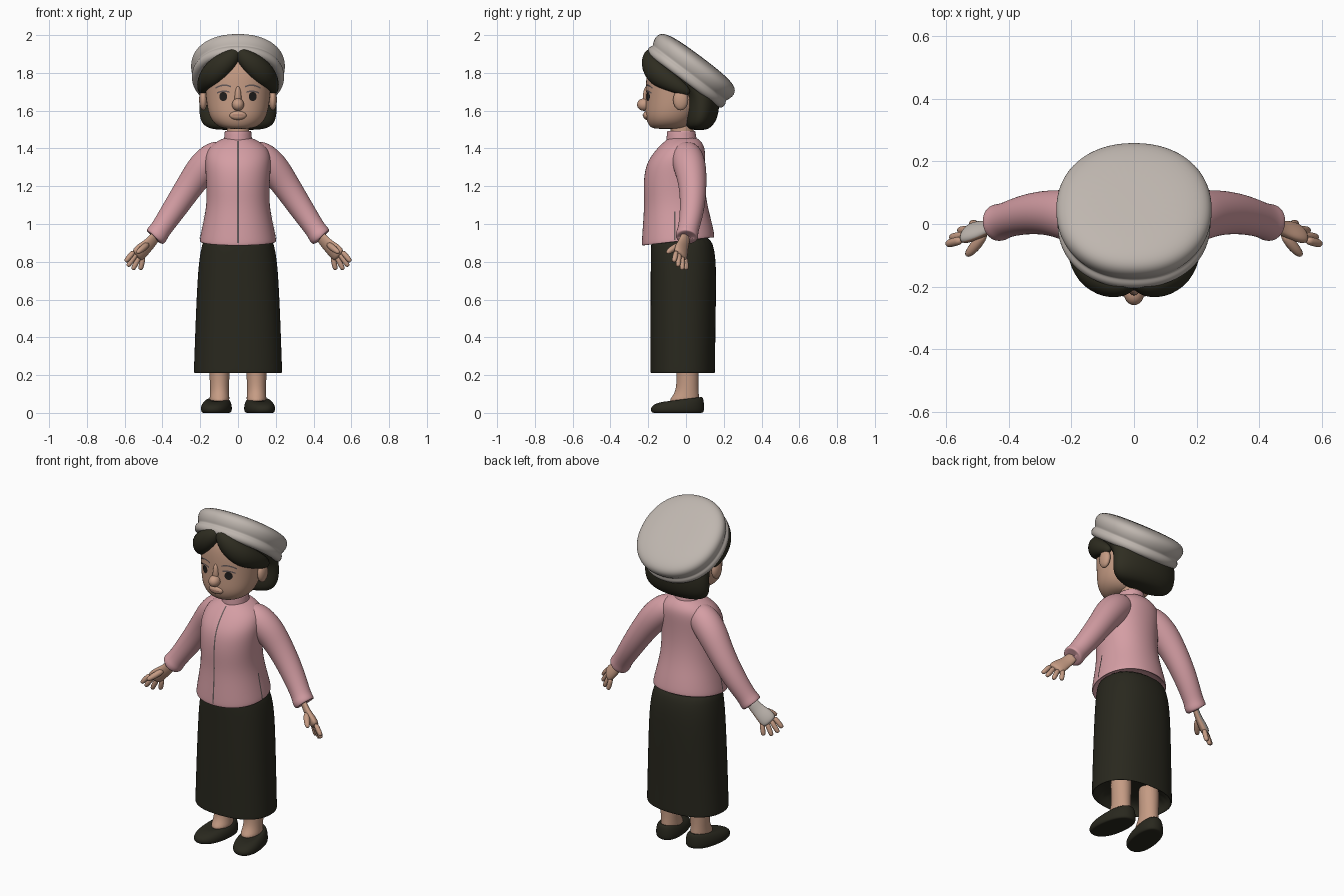
import bpy, bmesh, math
from mathutils import Vector, Matrix
from mathutils.bvhtree import BVHTree


def material(name, rgb):
    m = bpy.data.materials.new(name)
    m.diffuse_color = (*rgb, 1)
    return m


SKIN = material("skin", (0.56, 0.33, 0.23))
PINK = material("pink cloth", (0.66, 0.34, 0.37))
SKIRT = material("dark skirt cloth", (0.022, 0.021, 0.013))
HAIR = material("dark hair", (0.028, 0.026, 0.015))
GREY = material("warm grey felt", (0.52, 0.47, 0.43))
LINE = material("line grey", (0.13, 0.10, 0.10))
BLACK = material("eye black", (0.015, 0.013, 0.012))
LIP = material("lip brown", (0.36, 0.17, 0.13))


def finish(name, bm, mat, levels=2):
    bmesh.ops.recalc_face_normals(bm, faces=bm.faces)
    me = bpy.data.meshes.new(name)
    bm.to_mesh(me)
    bm.free()
    me.materials.append(mat)
    for p in me.polygons:
        p.use_smooth = True
    ob = bpy.data.objects.new(name, me)
    bpy.context.collection.objects.link(ob)
    if levels:
        s = ob.modifiers.new("Subdivision", 'SUBSURF')
        s.levels = s.render_levels = levels
    return ob


def skin_rings(name, rings, mat, levels=2):
    """Bridge closed rings of points and cap both ends."""
    bm = bmesh.new()
    vs = [[bm.verts.new(p) for p in ring] for ring in rings]
    k = len(vs[0])
    for a, b in zip(vs, vs[1:]):
        for i in range(k):
            j = (i + 1) % k
            bm.faces.new((a[i], a[j], b[j], b[i]))
    bm.faces.new(vs[0])
    bm.faces.new(vs[-1])
    return finish(name, bm, mat, levels)


def loft(name, rings, mat, cx=0, n=2.0, shear=0, seg=24, matrix=Matrix()):
    """Rings are (z, half width, front y, back y, optional rise to the back)."""
    out = []
    for z, rx, yf, yb, *tilt in rings:
        ring = []
        for i in range(seg):
            t = 2 * math.pi * i / seg
            c, s = (math.copysign(abs(v) ** (2 / n), v) for v in (math.cos(t), math.sin(t)))
            y = (yf + yb) / 2 + (yb - yf) / 2 * s
            ring.append(matrix @ Vector((cx + rx * c + shear * y, y, z + (tilt[0] * s if tilt else 0))))
        out.append(ring)
    return skin_rings(name, out, mat)


def tube(name, pts, radii, mat, axis=(0, 1, 0), flat=1.0, seg=12, levels=2):
    pts = [Vector(p) for p in pts]
    out = []
    for i, (p, r) in enumerate(zip(pts, radii)):
        t = (pts[min(i + 1, len(pts) - 1)] - pts[max(i - 1, 0)]).normalized()
        a = Vector(axis)
        a = (a - t * a.dot(t)).normalized()
        b = t.cross(a)
        out.append([p + a * r * math.cos(2 * math.pi * k / seg) + b * r * flat * math.sin(2 * math.pi * k / seg)
                    for k in range(seg)])
    return skin_rings(name, out, mat, levels)


def ball(name, centre, radii, mat):
    bm = bmesh.new()
    bmesh.ops.create_uvsphere(bm, u_segments=24, v_segments=14, radius=1,
                              matrix=Matrix.Translation(centre) @ Matrix.Diagonal((*radii, 1)))
    return finish(name, bm, mat, 0)


def strip(name, target, pairs, direction, mat):
    """Thin painted strip projected onto a target surface."""
    bpy.context.view_layer.update()
    tree = BVHTree.FromObject(target, bpy.context.evaluated_depsgraph_get())
    d = Vector(direction)
    bm = bmesh.new()
    rows = []
    for pair in pairs:
        row = []
        for p in pair:
            hit = tree.ray_cast(Vector(p) - d, d)[0]
            row.append(bm.verts.new((hit if hit else Vector(p)) - d * 0.004))
        rows.append(row)
    for a, b in zip(rows, rows[1:]):
        bm.faces.new((a[0], a[1], b[1], b[0]))
    return finish(name, bm, mat, 0)


# Skirt, hollow at the hem
loft("skirt", [(0.30, 0.215, -0.17, 0.135), (0.215, 0.225, -0.18, 0.145), (0.21, 0.232, -0.187, 0.152),
               (0.215, 0.236, -0.19, 0.155), (0.24, 0.235, -0.19, 0.155), (0.5, 0.226, -0.19, 0.158),
               (0.78, 0.213, -0.188, 0.163), (0.88, 0.195, -0.188, 0.15), (0.95, 0.175, -0.18, 0.12)],
     SKIRT, n=2.3)

# Jacket body and collar
jacket = loft("jacket", [(0.94, 0.17, -0.19, 0.12, 0.02), (0.908, 0.195, -0.225, 0.143, 0.022),
                         (0.906, 0.204, -0.235, 0.152, 0.022), (0.925, 0.203, -0.236, 0.152, 0.02),
                         (1.0, 0.187, -0.23, 0.138, 0.01), (1.1, 0.167, -0.222, 0.114), (1.2, 0.168, -0.228, 0.1),
                         (1.3, 0.175, -0.218, 0.1), (1.36, 0.175, -0.187, 0.103), (1.41, 0.155, -0.145, 0.1),
                         (1.445, 0.10, -0.105, 0.075), (1.46, 0.06, -0.085, 0.05)], PINK, n=2.15)
loft("collar", [(1.43, 0.078, -0.105, 0.06), (1.445, 0.075, -0.104, 0.058), (1.48, 0.072, -0.102, 0.052),
                (1.494, 0.07, -0.1, 0.05), (1.494, 0.062, -0.09, 0.042), (1.47, 0.06, -0.085, 0.04)], PINK)
strip("front_seam", jacket, [((-0.004, -0.25, z), (0.004, -0.25, z)) for z in
                             [0.90 + 0.03 * i for i in range(19)]], (0, 1, 0), LINE)

# Neck and head
loft("neck", [(1.42, 0.062, -0.085, 0.045), (1.48, 0.06, -0.083, 0.042), (1.57, 0.06, -0.085, 0.04)], SKIN)
head = loft("head", [(1.503, 0.055, -0.165, -0.03), (1.512, 0.10, -0.19, 0.01), (1.54, 0.135, -0.207, 0.04),
                     (1.58, 0.156, -0.217, 0.07), (1.64, 0.168, -0.215, 0.10), (1.71, 0.174, -0.214, 0.11),
                     (1.79, 0.174, -0.212, 0.07), (1.86, 0.15, -0.195, 0.0), (1.91, 0.09, -0.16, -0.05)],
            SKIN, n=2.15)
ball("nose", (0, -0.222, 1.632), (0.032, 0.037, 0.033), SKIN)
ball("nose_bridge", (0, -0.208, 1.67), (0.018, 0.02, 0.06), SKIN)
lips = ball("lips", (0, -0.207, 1.575), (0.045, 0.02, 0.024), SKIN)
strip("mouth_line", lips, [((x / 100, -0.25, 1.574), (x / 100, -0.25, 1.580)) for x in range(-3, 4)],
      (0, 1, 0), LIP)

# Hair: back bob with crown
loft("hair_back", [(1.497, 0.10, 0.04, 0.10), (1.508, 0.17, 0.0, 0.13), (1.55, 0.205, -0.01, 0.165),
                   (1.62, 0.207, -0.005, 0.178), (1.69, 0.203, -0.015, 0.176), (1.74, 0.202, -0.09, 0.165),
                   (1.80, 0.195, -0.16, 0.12), (1.86, 0.17, -0.185, 0.045), (1.915, 0.10, -0.18, -0.04)], HAIR)

# Beret, tilted to the back, with a rolled band
beret = [(-0.05, 0.16), (-0.075, 0.205), (-0.08, 0.232), (-0.066, 0.25), (-0.04, 0.252), (-0.026, 0.238),
         (-0.014, 0.248), (0.02, 0.258), (0.052, 0.248), (0.073, 0.205), (0.082, 0.10)]
loft("beret", [(z, r * 0.98, -r * 1.01, r * 1.01) for z, r in beret], GREY, n=2.15, seg=32,
     matrix=Matrix.Translation((0, 0.033, 1.819)) @ Matrix.Rotation(-math.radians(36.9), 4, 'X'))

for side, label in ((1, "right"), (-1, "left")):
    def m(*pts):
        return [(side * x, y, z) for x, y, z in pts]

    # Fringe lobe and ear
    tube(label + "_fringe", m((-0.005, -0.175, 1.915), (0.025, -0.195, 1.89), (0.08, -0.19, 1.845),
                              (0.14, -0.15, 1.79), (0.178, -0.08, 1.75), (0.188, -0.02, 1.715), (0.185, 0.02, 1.69)),
         [0.02, 0.045, 0.064, 0.07, 0.05, 0.036, 0.015], HAIR, axis=(0, 0, 1), flat=0.85)
    ball(label + "_ear", (side * 0.184, -0.028, 1.657), (0.022, 0.04, 0.055), SKIN)

    # Painted eye, lash and brow
    eye = [(0.021 * math.sin(a), 0.024 * math.cos(a)) for a in [math.pi * (i + 0.05) / 8.1 for i in range(9)]]
    strip(label + "_eye", head, [m((0.078 - w, -0.25, 1.675 + h), (0.078 + w, -0.25, 1.675 + h)) for w, h in eye],
          (0, 1, 0), BLACK)
    for part, x0, x1, z0, drop in (("_lash", 0.045, 0.112, 1.703, 0.01), ("_brow", 0.038, 0.118, 1.735, 0.015)):
        arc = [(x0 + (x1 - x0) * i / 6, z0 - drop * ((i - 2.5) / 3.5) ** 2) for i in range(7)]
        strip(label + part, head, [m((x, -0.25, z - 0.004), (x, -0.25, z + 0.004)) for x, z in arc],
              (0, 1, 0), LINE)

    # Side slit of the jacket
    strip(label + "_slit", jacket, [m((0.25, -0.064, z), (0.25, -0.056, z)) for z in
                                    [0.915 + 0.03 * i for i in range(6)]], (-side, 0, 0), LINE)

    # Sleeve with rolled cuff
    tube(label + "_sleeve", m((0.05, -0.005, 1.385), (0.12, 0.005, 1.36), (0.185, 0.022, 1.30), (0.24, 0.034, 1.225),
                              (0.30, 0.037, 1.135), (0.36, 0.028, 1.045), (0.41, 0.012, 0.972),
                              (0.425, 0.007, 0.95), (0.436, 0.003, 0.934), (0.443, 0.0, 0.924),
                              (0.438, 0.003, 0.932)),
         [0.065, 0.088, 0.088, 0.077, 0.07, 0.063, 0.056, 0.06, 0.061, 0.053, 0.03], PINK, seg=16)

    # Hand: palm, four fingers, thumb
    s = Vector((-0.67 * side, 0.63, -0.39))
    palm = tube(label + "_palm", m((0.425, 0.005, 0.95), (0.462, -0.012, 0.90), (0.50, -0.022, 0.868),
                                   (0.525, -0.028, 0.843), (0.54, -0.032, 0.828)),
                [0.034, 0.036, 0.047, 0.05, 0.04], SKIN, axis=s, flat=0.5)
    tips = m((0.597, -0.064, 0.80), (0.585, -0.043, 0.775), (0.558, -0.02, 0.757), (0.517, 0.002, 0.757))
    for i, tip in enumerate(tips):
        base = Vector((side * 0.525, -0.028, 0.843)) + s * (-0.036 + 0.024 * i)
        tip = Vector(tip)
        tube(f"{label}_finger_{i + 1}", [base, base.lerp(tip, 0.5), base.lerp(tip, 0.9), tip],
             [0.015, 0.0155, 0.0145, 0.008], SKIN, seg=8, levels=1)
    tube(label + "_thumb", m((0.475, -0.025, 0.895), (0.50, -0.062, 0.875), (0.522, -0.088, 0.857),
                             (0.536, -0.102, 0.846)), [0.018, 0.02, 0.017, 0.009], SKIN, axis=(0, 0, 1),
         seg=8, levels=1)
    if side < 0:  # pale patch on the back of one hand
        palm.data.materials.append(GREY)
        for p in palm.data.polygons:
            if p.normal.dot(Vector((-0.5, 0.6, 0.6))) > 0.45:
                p.material_index = 1

    # Leg and shoe
    loft(label + "_leg", [(0.05, 0.055, -0.10, 0.07), (0.085, 0.052, -0.075, 0.07), (0.12, 0.05, -0.052, 0.066),
                          (0.2, 0.053, -0.05, 0.068), (0.34, 0.06, -0.06, 0.07)], SKIN, cx=side * 0.098)
    loft(label + "_shoe", [(0.0, 0.06, -0.165, 0.075), (0.0, 0.072, -0.18, 0.09), (0.012, 0.079, -0.188, 0.097),
                           (0.035, 0.079, -0.187, 0.097, 0.006), (0.058, 0.07, -0.17, 0.094, 0.012),
                           (0.074, 0.054, -0.125, 0.086, 0.014), (0.07, 0.045, -0.1, 0.075, 0.01)],
         SKIRT, cx=side * 0.108, n=2.3, shear=-side * 0.14)
